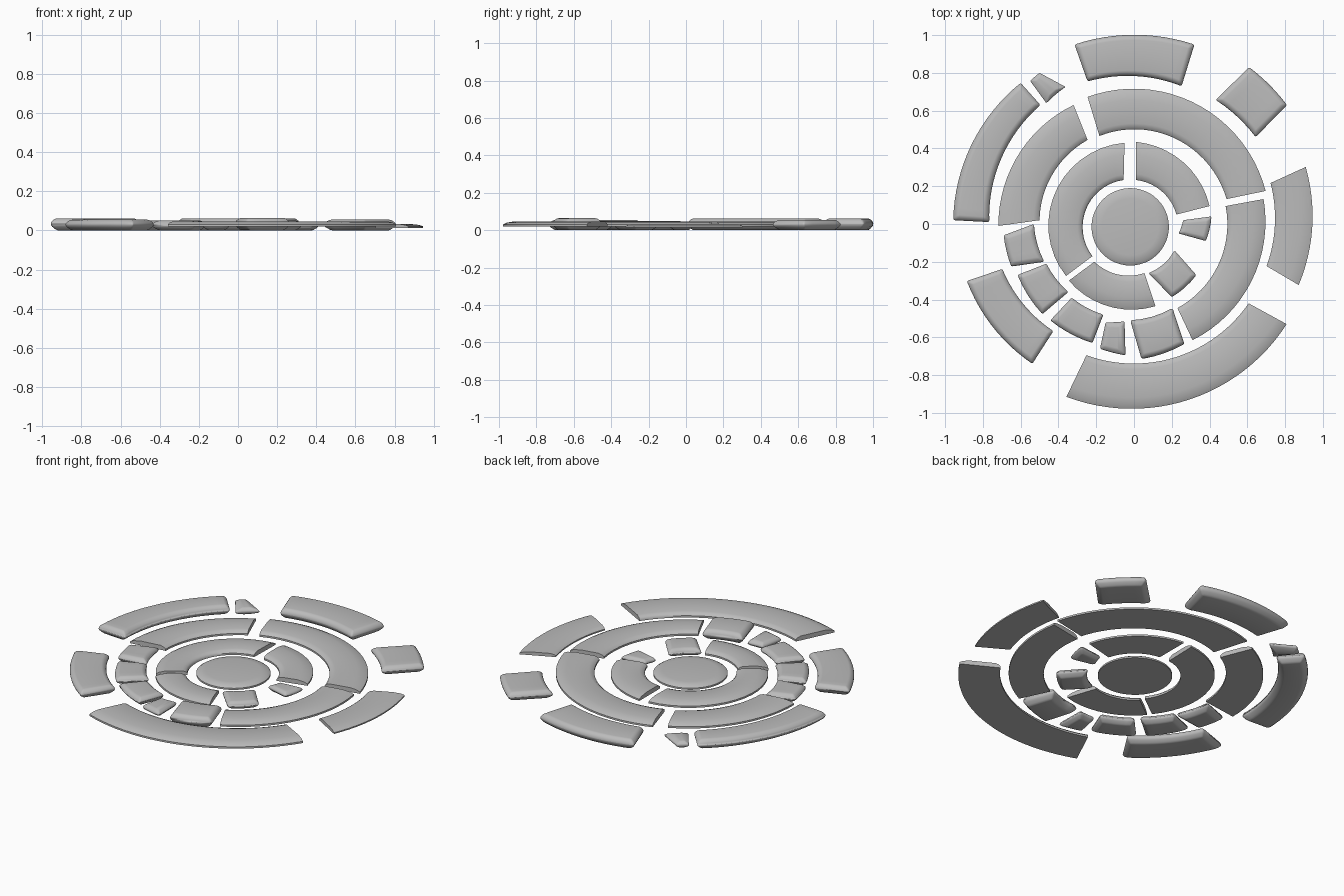
import bpy, bmesh, math
from mathutils import Vector

cube = bpy.data.objects.get("Cube")
if cube:
    bpy.data.objects.remove(cube, do_unlink=True)

stone = bpy.data.materials.new("stone_grey")
stone.use_nodes = True
stone.diffuse_color = (0.5, 0.5, 0.5, 1)
bsdf = stone.node_tree.nodes["Principled BSDF"]
bsdf.inputs["Base Color"].default_value = (0.5, 0.5, 0.5, 1)
bsdf.inputs["Roughness"].default_value = 0.9


def finish(name, bm, angle, bevel=0):
    """Turn a bmesh into a shaded object, optionally with rounded edges."""
    bmesh.ops.recalc_face_normals(bm, faces=bm.faces)
    mesh = bpy.data.meshes.new(name)
    bm.to_mesh(mesh)
    bm.free()
    mesh.materials.append(stone)
    ob = bpy.data.objects.new(name, mesh)
    bpy.context.collection.objects.link(ob)
    bpy.ops.object.select_all(action='DESELECT')
    ob.select_set(True)
    bpy.context.view_layer.objects.active = ob
    bpy.ops.object.shade_smooth_by_angle(angle=math.radians(angle))
    if bevel:
        mod = ob.modifiers.new("rounding", 'BEVEL')
        mod.width, mod.segments = bevel, 2
        mod.limit_method, mod.angle_limit = 'ANGLE', math.radians(30)


def sweep(p, q, t, centre):
    """Point at fraction t along the arc from p to q around the centre."""
    a, b = Vector(p) - centre, Vector(q) - centre
    start, end = math.atan2(a.y, a.x), math.atan2(b.y, b.x)
    if end < start:
        end += math.tau
    ang = start + (end - start) * t
    r = a.length + (b.length - a.length) * t
    return centre + Vector((math.cos(ang), math.sin(ang))) * r


def segment(bm, corners, layers, centre):
    """Stack outlines of a ring segment; a layer is (inner, outer, end inset, z)."""
    in0, out0, out1, in1 = corners
    length = (Vector(out1) - Vector(out0)).length
    width = (Vector(out0) - Vector(in0)).length
    n = max(4, int(length / 0.05))
    rows = []
    for d_in, d_out, d_end, z in layers:
        inner, outer = [], []
        for i in range(n + 1):
            e = d_end / length
            t = e + (1 - 2 * e) * i / n
            a, b = sweep(in0, in1, t, centre), sweep(out0, out1, t, centre)
            pa, pb = a.lerp(b, d_in / width), b.lerp(a, d_out / width)
            inner.append(bm.verts.new((pa.x, pa.y, z)))
            outer.append(bm.verts.new((pb.x, pb.y, z)))
        rows.append((inner, outer))
    # top and bottom surfaces
    for inner, outer in (rows[0], rows[-1]):
        for i in range(n):
            bm.faces.new((inner[i], inner[i + 1], outer[i + 1], outer[i]))
    # side walls
    for (i0, o0), (i1, o1) in zip(rows, rows[1:]):
        lo, hi = i0 + o0[::-1], i1 + o1[::-1]
        for k in range(len(lo)):
            j = (k + 1) % len(lo)
            bm.faces.new((lo[k], lo[j], hi[j], hi[k]))


def plate(name, centre, corners, z0=0.02, z1=0.047):
    """Thin paving slab with sloped long edges and square-cut ends."""
    h = z1 - z0
    layers = [(0, 0, 0, z0), (0, 0, 0, z0 + h * 0.4),
              (0.01, 0.02, 0, z0 + h * 0.75), (0.03, 0.06, 0, z1)]
    bm = bmesh.new()
    segment(bm, corners, layers, centre)
    finish(name, bm, 45)


def rock(name, centre, corners, z1=0.05, bevel=0.012):
    """Loose block, tapered below and rounded on top."""
    layers = [(d, d, d, z1 * f) for d, f in
              ((0.025, 0), (0, 0.4), (0, 0.7), (0.02, 1))]
    bm = bmesh.new()
    segment(bm, corners, layers, centre)
    finish(name, bm, 60, bevel)


INNER, MIDDLE, OUTER = Vector((-.02, -.015)), Vector((-.01, 0)), Vector((0, 0))

# Centre disc, domed at the rim
bm = bmesh.new()
prev = None
for r, z in ((.205, .02), (.205, .03), (.19, .04), (.15, .045)):
    ring = [bm.verts.new((INNER.x + r * math.cos(k * math.tau / 48),
                          INNER.y + r * math.sin(k * math.tau / 48), z))
            for k in range(48)]
    if prev:
        for k in range(48):
            j = (k + 1) % 48
            bm.faces.new((prev[k], prev[j], ring[j], ring[k]))
    else:
        bm.faces.new(ring)
    prev = ring
bm.faces.new(prev)
finish("centre_disc", bm, 45)

# Inner ring
plate("inner_slab_back", INNER, [(.225, .05), (.4, .095), (.01, .435), (.01, .233)])
plate("inner_slab_right", INNER, [(-.055, .233), (-.05, .43), (-.36, -.275), (-.22, -.17)])
plate("inner_slab_front", INNER, [(-.21, -.2), (-.345, -.3), (.114, -.435), (.055, -.26)])
rock("inner_chip", INNER, [(.236, -.05), (.38, -.09), (.41, .04), (.26, .02)], .04)
rock("inner_block", INNER, [(.077, -.26), (.2, -.387), (.33, -.27), (.215, -.14)])

# Middle ring
plate("middle_slab_back", MIDDLE, [(.49, .132), (.697, .175), (-.246, .673), (-.183, .466)])
plate("middle_slab_left", MIDDLE, [(.23, -.445), (.31, -.615), (.686, .132), (.485, .095)])
plate("middle_slab_right", MIDDLE, [(-.246, .445), (-.32, .63), (-.718, -.01), (-.5, .02)])
rock("middle_block_a", MIDDLE, [(-.53, 0), (-.69, -.06), (-.65, -.225), (-.475, -.2)], .05, .03)
rock("middle_block_b", MIDDLE, [(-.464, -.21), (-.617, -.27), (-.485, -.477), (-.347, -.36)])
rock("middle_block_c", MIDDLE, [(-.33, -.39), (-.443, -.51), (-.22, -.63), (-.162, -.48)])
rock("middle_block_d", MIDDLE, [(-.15, -.52), (-.18, -.66), (-.045, -.695), (-.05, -.515)], .045, .03)
rock("middle_block_e", MIDDLE, [(-.02, -.51), (.04, -.715), (.267, -.636), (.204, -.445)], .064)

# Outer ring
plate("outer_slab_left", OUTER, [(.702, -.223), (.872, -.323), (.909, .302), (.723, .217)], .013, .033)
plate("outer_slab_front", OUTER, [(-.252, -.695), (-.358, -.915), (.808, -.53), (.607, -.42)])
rock("outer_block_back", OUTER, [(.252, .73), (.32, .95), (-.315, .95), (-.246, .755)], .062)
rock("outer_block_corner", OUTER, [(.644, .46), (.81, .63), (.61, .83), (.432, .657)], .055)
rock("outer_block_front", OUTER, [(-.697, -.238), (-.885, -.302), (-.538, -.74), (-.427, -.567)], .055)
rock("outer_block_right", OUTER, [(-.495, .63), (-.6, .747), (-.957, .02), (-.766, .01)], .062, .015)
rock("outer_chip", OUTER, [(-.363, .726), (-.5, .8), (-.55, .758), (-.464, .64)], .045)
